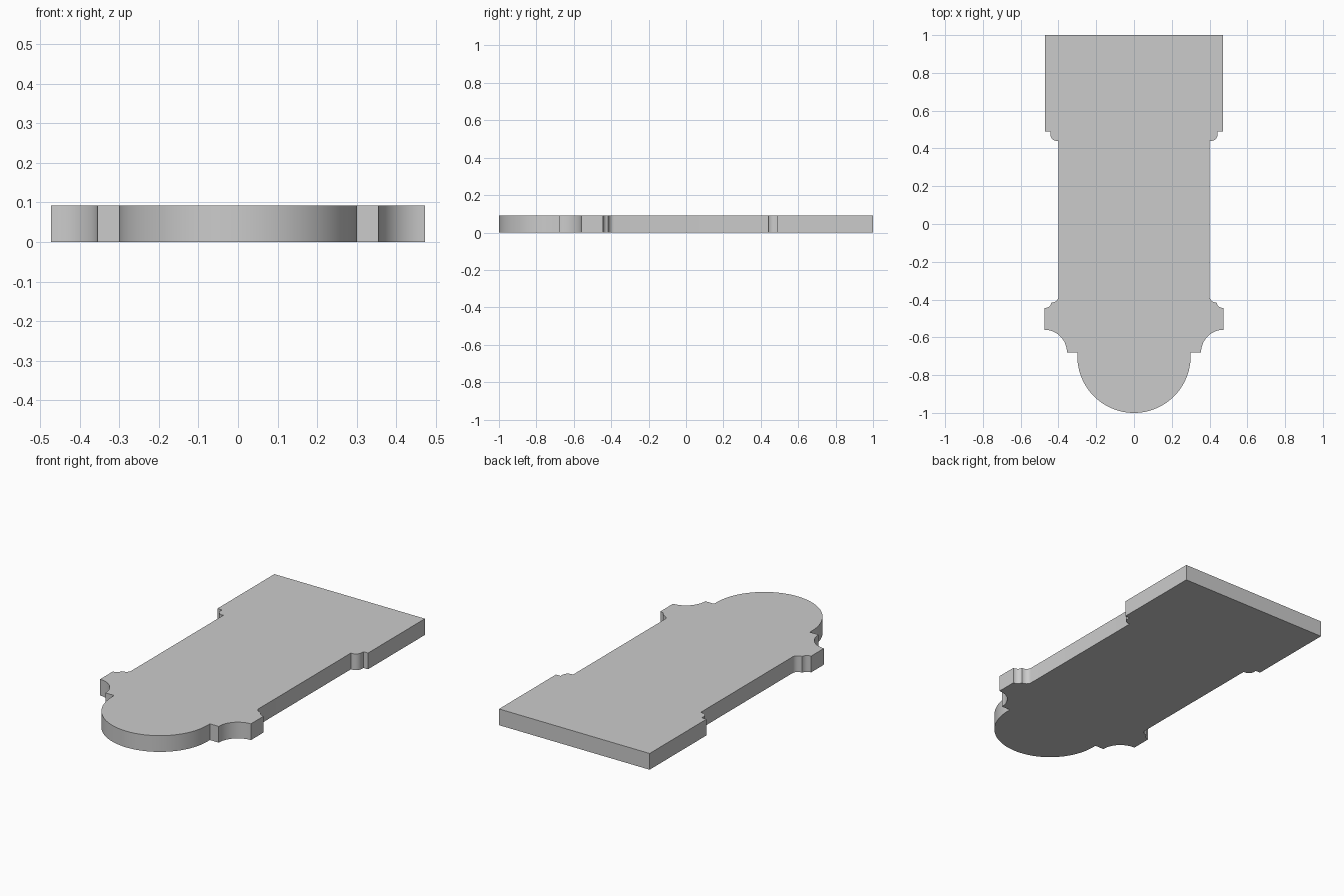
import bpy, bmesh
from math import cos, sin, radians

if "Cube" in bpy.data.objects:
    bpy.data.objects.remove(bpy.data.objects["Cube"])

HEIGHT = 0.092

def arc(cx, cy, rx, ry, a0, a1, n):
    return [(cx + rx * cos(radians(a0 + (a1 - a0) * i / n)),
             cy + ry * sin(radians(a0 + (a1 - a0) * i / n))) for i in range(n + 1)]

# Right half of the outline, from the round nose to the square end
half = arc(0, -0.70, 0.30, 0.30, -90, 0, 24)            # half-round nose
half += [(0.30, -0.68)]
half += arc(0.473, -0.68, 0.118, 0.12, 180, 90, 12)     # large cove
half += [(0.473, -0.445)]
half += arc(0.473, -0.415, 0.035, 0.03, 270, 190, 6)    # small cove
half += arc(0.437, -0.385, 0.037, 0.031, 270, 180, 6)   # second small cove
half += [(0.40, 0.44)]
half += arc(0.41, 0.475, 0.033, 0.035, -90, 0, 8)       # small quarter round
half += [(0.443, 0.49), (0.472, 0.49), (0.472, 1.0)]

# Mirror the half, then extrude the flat outline upward
outline = half + [(-x, y) for x, y in reversed(half[1:])]
bm = bmesh.new()
base = bm.faces.new([bm.verts.new((x, y, 0)) for x, y in outline])
top = bmesh.ops.extrude_face_region(bm, geom=[base], use_keep_orig=True)
bmesh.ops.translate(bm, vec=(0, 0, HEIGHT),
                    verts=[v for v in top["geom"] if isinstance(v, bmesh.types.BMVert)])
bmesh.ops.recalc_face_normals(bm, faces=bm.faces)
mesh = bpy.data.meshes.new("moulded_block")
bm.to_mesh(mesh)
bm.free()

block = bpy.data.objects.new("moulded_block", mesh)
bpy.context.collection.objects.link(block)
bpy.context.view_layer.objects.active = block
block.select_set(True)
bpy.ops.object.shade_smooth_by_angle(angle=radians(30))
